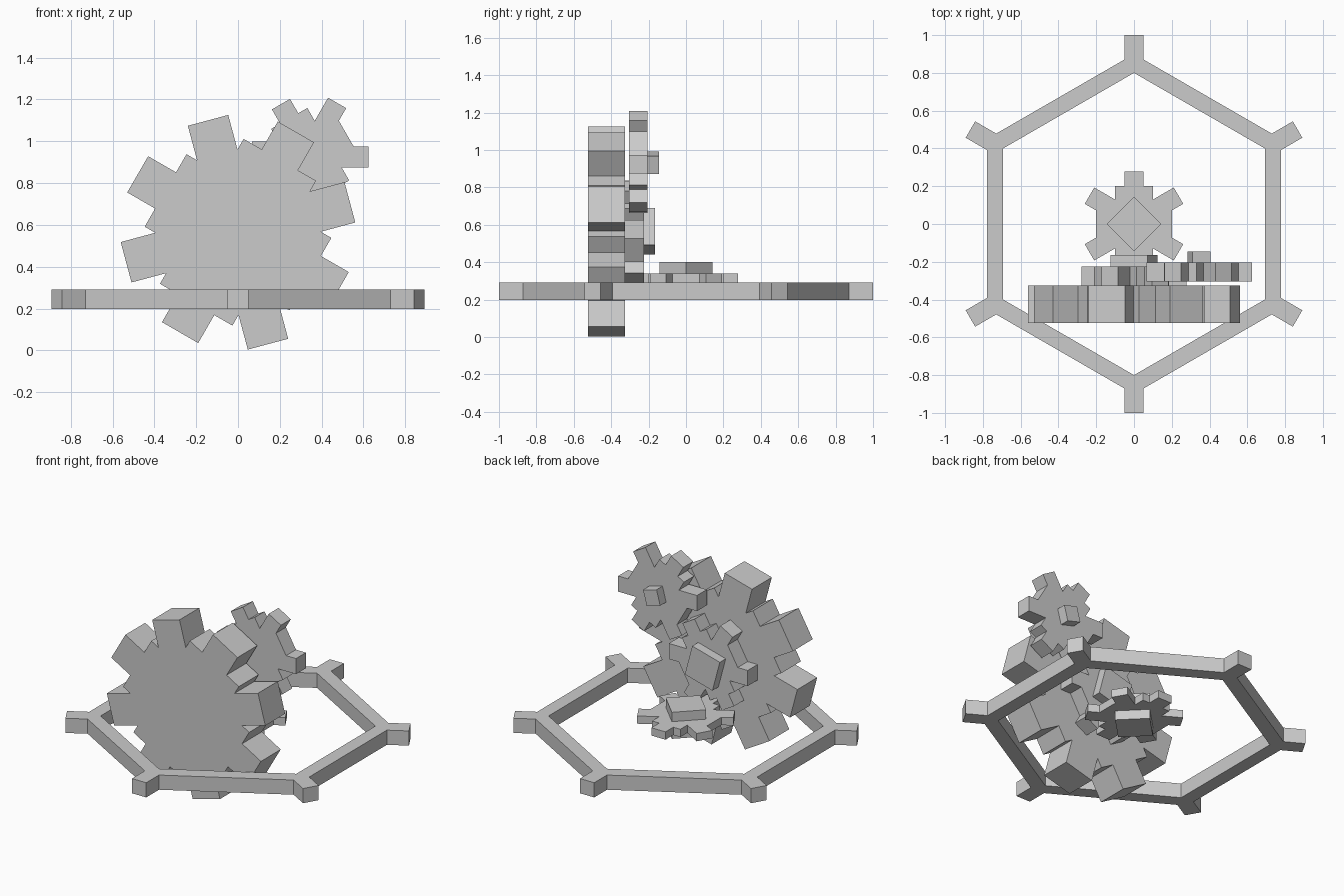
import bpy, bmesh
from math import sin, cos, radians, atan2, pi
from mathutils import Vector, Matrix
from mathutils.geometry import intersect_line_line_2d

if "Cube" in bpy.data.objects:
    bpy.data.objects.remove(bpy.data.objects["Cube"])


def add_prism(name, faces, z0, z1, matrix=Matrix()):
    """Extrude flat faces (lists of 2D points) from z0 to z1 and place them."""
    bm = bmesh.new()
    for pts in faces:
        bm.faces.new([bm.verts.new((p[0], p[1], z0)) for p in pts])
    bmesh.ops.remove_doubles(bm, verts=bm.verts[:], dist=1e-4)
    ext = bmesh.ops.extrude_face_region(bm, geom=bm.faces[:], use_keep_orig=True)
    top = [g for g in ext["geom"] if isinstance(g, bmesh.types.BMVert)]
    bmesh.ops.translate(bm, verts=top, vec=(0, 0, z1 - z0))
    bmesh.ops.recalc_face_normals(bm, faces=bm.faces[:])
    me = bpy.data.meshes.new(name)
    bm.to_mesh(me)
    bm.free()
    ob = bpy.data.objects.new(name, me)
    ob.matrix_world = matrix
    bpy.context.collection.objects.link(ob)
    return ob


def polar(angle, u, v):
    c, s = cos(radians(angle)), sin(radians(angle))
    return Vector((u * c - v * s, u * s + v * c))


def outline(bars):
    """Outer contour of bars (angle, back, front, half_width, shift) sharing the centre."""
    rects = [[polar(a, u, o + v) for u, v in ((-b, -h), (f, -h), (f, h), (-b, h))]
             for a, b, f, h, o in bars]
    edges = [[(r[i], r[(i + 1) % 4]) for i in range(4)] for r in rects]
    pts = [p for r in rects for p in r]
    for i in range(len(rects)):
        for j in range(i):
            for a, b in edges[i]:
                for c, d in edges[j]:
                    p = intersect_line_line_2d(a, b, c, d)
                    if p:
                        pts.append(p)

    def buried(p):
        for a, b, f, h, o in bars:
            q = polar(-a, p.x, p.y)
            if -b + 1e-5 < q.x < f - 1e-5 and abs(q.y - o) < h - 1e-5:
                return True
        return False

    keep = []
    for p in pts:
        if not buried(p) and all((p - q).length > 1e-4 for q in keep):
            keep.append(p)
    return sorted(keep, key=lambda p: atan2(p.y, p.x))


def gear_outline(size, count, start, tip, shifts):
    """Cross-shaped body with square-ended teeth around it."""
    bars = [(a, 2 * size, 2 * size, size, 0) for a in (0, 90)]
    for k in range(count):
        bars.append((start + 360 / count * k, size * 0.7, tip, size / 2,
                     shifts[k % len(shifts)]))
    return outline(bars)


def upright(x, y, z, rot):
    """Stand a flat part up facing the front, turned by rot degrees."""
    return (Matrix.Translation((x, y, z)) @ Matrix.Rotation(pi / 2, 4, 'X')
            @ Matrix.Rotation(radians(rot), 4, 'Z'))


def square(r):
    return [polar(90 * k, r, 0) for k in range(4)]


large = gear_outline(0.2, 8, 0, 0.554, (0,))
small = gear_outline(0.1, 6, 30, 0.279, (0.012, 0, -0.012))

# Hexagonal ring with a stub on each corner
ring = []
for k in range(6):
    a, b = 30 + 60 * k, 90 + 60 * k
    inner, nxt = polar(a, 0.8, 0), polar(b, 0.8, 0)
    stub = [polar(a, u, v) for u, v in ((0.871, -.05), (1, -.05), (1, .05), (0.871, .05))]
    ring.append([inner] + stub)
    ring.append([inner, stub[3], polar(b, 0.871, -.05), nxt])
add_prism("hexagon_ring", ring, 0.197, 0.291)

# Flat gear in the middle of the ring, hub on both sides
add_prism("flat_gear", [small], 0.291, 0.341)
add_prism("flat_gear_hub_top", [square(0.143)], 0.341, 0.401)
add_prism("flat_gear_hub_bottom", [square(0.143)], 0.231, 0.291)

# Large upright gear at the front
CZ = 0.565
add_prism("large_gear", [large], -0.1, 0.1, upright(0, -0.425, CZ, 60))

# Middle gear and hub on the back of the large gear
add_prism("middle_gear", [small], -0.05, 0.05, upright(0, -0.275, CZ, -30))
add_prism("middle_gear_hub", [square(0.143)], -0.06, 0, upright(0, -0.225, CZ, -30))

# Upper gear and its small hub
add_prism("upper_gear", [small], -0.05, 0.05, upright(0.345, -0.255, 0.936, 30))
add_prism("upper_gear_hub", [square(0.07)], -0.06, 0, upright(0.345, -0.205, 0.932, 30))
